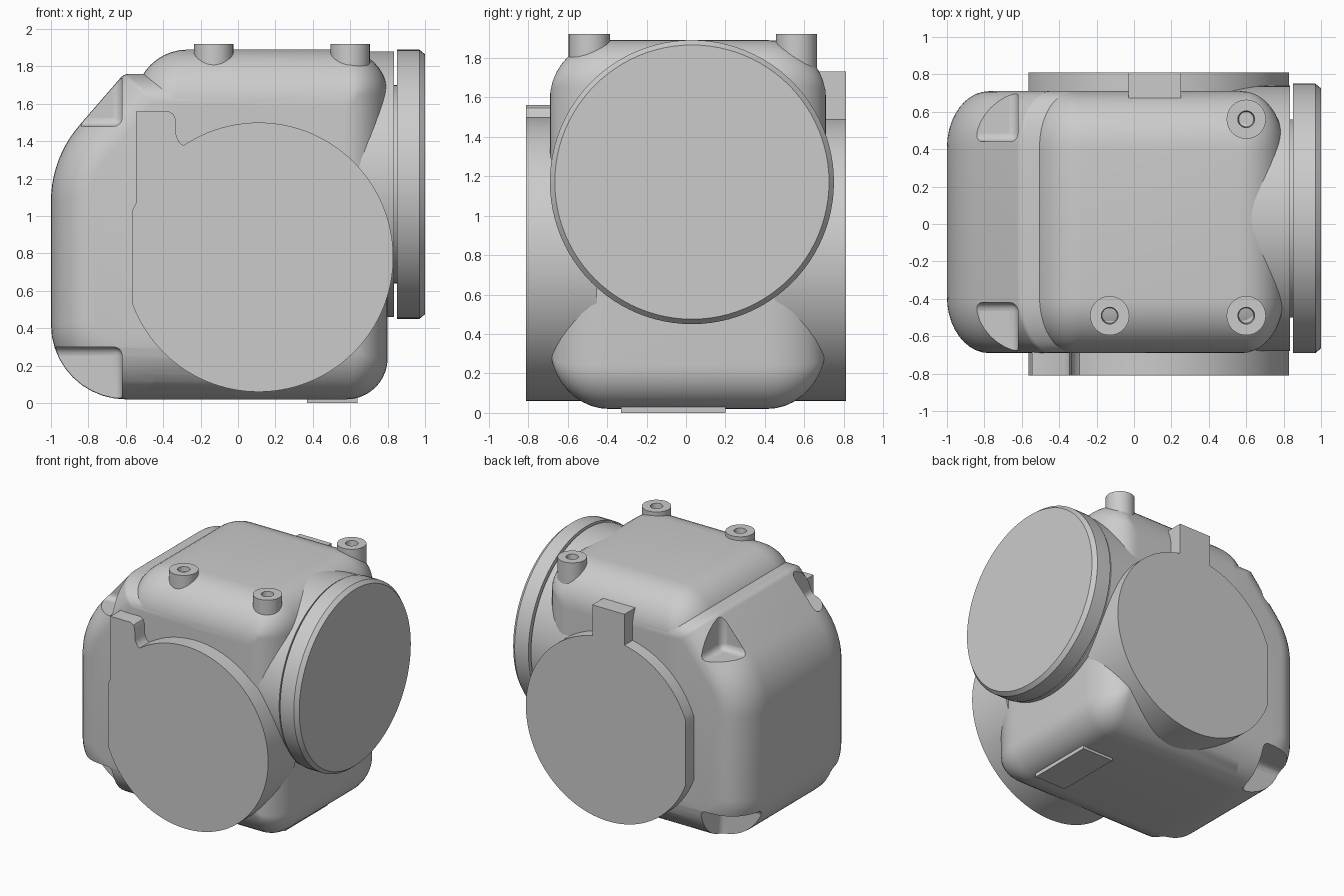
import bpy, bmesh
from math import sin, cos, pi, radians, tan
from mathutils import Vector

if "Cube" in bpy.data.objects:
    bpy.data.objects.remove(bpy.data.objects["Cube"])

grey = bpy.data.materials.new("cast_grey")
grey.use_nodes = True
grey.diffuse_color = (0.6, 0.6, 0.6, 1)
grey.node_tree.nodes["Principled BSDF"].inputs["Base Color"].default_value = (0.6, 0.6, 0.6, 1)


def smooth(obj):
    bpy.ops.object.select_all(action='DESELECT')
    bpy.context.view_layer.objects.active = obj
    obj.select_set(True)
    bpy.ops.object.shade_smooth_by_angle(angle=radians(32))


def loft(name, rings):
    """Skin a stack of equal rings and cap both ends."""
    bm = bmesh.new()
    loops = [[bm.verts.new(p) for p in ring] for ring in rings]
    for a, b in zip(loops, loops[1:]):
        for i in range(len(a)):
            j = (i + 1) % len(a)
            bm.faces.new((a[i], a[j], b[j], b[i]))
    bm.faces.new(loops[0][::-1])
    bm.faces.new(loops[-1])
    bmesh.ops.recalc_face_normals(bm, faces=bm.faces)
    mesh = bpy.data.meshes.new(name)
    bm.to_mesh(mesh)
    bm.free()
    mesh.materials.append(grey)
    obj = bpy.data.objects.new(name, mesh)
    bpy.context.collection.objects.link(obj)
    smooth(obj)
    return obj


def outline(corners, inset):
    """Convex outline, counterclockwise; each corner is x, z, radius, weight of its next edge."""
    n = len(corners)
    pts = [Vector(c[:2]) for c in corners]
    lines = []
    for i in range(n):
        d = (pts[(i + 1) % n] - pts[i]).normalized()
        lines.append((pts[i] + Vector((-d.y, d.x)) * inset * corners[i][3], d))
    result = []
    for i in range(n):
        (p, d), (q, e) = lines[i - 1], lines[i]
        cross = d.x * e.y - d.y * e.x
        corner = p + d * ((q - p).x * e.y - (q - p).y * e.x) / cross
        turn = d.angle(e)
        r = max(corners[i][2] - inset, 0.03)
        start = corner - d * r * tan(turn / 2)
        left = Vector((-d.y, d.x))
        for k in range(11):
            a = turn * k / 10
            result.append(start + d * r * sin(a) + left * r * (1 - cos(a)))
    return result


def rounded_block(name, corners, y0, y1, r):
    rings, steps = [], 10
    for k in range(steps, -1, -1):
        t = pi / 2 * k / steps
        rings.append((y0 + r * (1 - sin(t)), r * (1 - cos(t))))
    rings += [(y0 + y1 - y, d) for y, d in reversed(rings)]
    return loft(name, [[(p.x, y, p.y) for p in outline(corners, d)] for y, d in rings])


def revolve(name, profile, centre, axis, sides=96):
    """Turn (position along axis, radius) pairs around an x or z axis."""
    rings = []
    for h, r in profile:
        ring = []
        for i in range(sides):
            a = 2 * pi * i / sides
            u, v = r * cos(a), r * sin(a)
            ring.append((h, centre[0] + u, centre[1] + v) if axis == 'X'
                        else (centre[0] + u, centre[1] + v, h))
        rings.append(ring)
    return loft(name, rings)


def box(name, x, y, z):
    return loft(name, [[(x[0], y[0], h), (x[1], y[0], h), (x[1], y[1], h), (x[0], y[1], h)] for h in z])


def boolean(target, tool, operation):
    mod = target.modifiers.new(operation, 'BOOLEAN')
    mod.operation, mod.object, mod.solver = operation, tool, 'EXACT'
    bpy.context.view_layer.objects.active = target
    bpy.ops.object.modifier_apply(modifier=mod.name)
    bpy.data.objects.remove(tool)


# Housing: a main block with a sloped rear block
Y0, Y1, R = -0.69, 0.71, 0.3
body = rounded_block("housing", [
    (-0.55, 0.02, 0.05, 1.1), (0.8, 0.02, 0.22, 0.75),
    (0.8, 1.89, 0.24, 1), (-0.55, 1.89, 0.28, 0.75)], Y0, Y1, R)
rear = rounded_block("rear_block", [
    (-1, 0.02, 0.4, 1.1), (0.3, 0.02, 0.05, 0.75), (0.3, 1.76, 0.05, 0.5),
    (-0.61, 1.76, 0.06, 0.75), (-1, 1.31, 0.62, 0.75)], Y0, Y1, R)
boolean(body, rear, 'UNION')

# Corner pockets, mirrored front and back
for side in (-1, 1):
    y = sorted((0.01 + side * 0.43, 0.01 + side * 0.9))
    for x, z in (((-0.87, -0.62), (1.48, 2.1)), ((-1.2, -0.62), (-0.2, 0.3))):
        cutter = box("pocket_cutter", x, y, z)
        bevel = cutter.modifiers.new("round", 'BEVEL')
        bevel.width, bevel.segments = 0.045, 4
        cutter.hide_render = True
        boolean(body, cutter, 'DIFFERENCE')
smooth(body)

# Flat-sided round covers with a tab, front and back
CX, CZ, RAD, FLAT = 0.11, 0.78, 0.72, 159.6


def arc(a, b, n):
    return [(CX + RAD * cos(radians(a + (b - a) * i / n)),
             CZ + RAD * sin(radians(a + (b - a) * i / n))) for i in range(n + 1)]


front_shape = arc(124, -FLAT, 90) + [
    (-0.565, 1.03), (-0.545, 1.07), (-0.545, 1.56), (-0.37, 1.56),
    (-0.345, 1.545), (-0.335, 1.52), (-0.33, 1.43), (-0.315, 1.395)]
back_shape = arc(78.8, -FLAT, 80) + arc(FLAT, 101.2, 20) + [(-0.03, 1.73), (0.25, 1.73)]
for name, shape, ys in (("front_cover", front_shape, (-0.81, -0.45)),
                        ("back_cover", back_shape, (0.45, 0.81))):
    loft(name, [[(x, y, z) for x, z in shape] for y in ys])

# Side flange: collar, groove and chamfered disc
revolve("side_flange", [(0.5, 0.71), (0.835, 0.71), (0.835, 0.53), (0.85, 0.53),
                        (0.85, 0.72), (0.97, 0.72), (1.0, 0.695)], (0.03, 1.17), 'X')

# Hollow screw bosses on top
for i, (x, y) in enumerate(((-0.13, -0.49), (0.6, -0.49), (0.6, 0.56))):
    revolve(f"screw_boss_{i + 1}", [(1.4, 0.105), (1.92, 0.105), (1.92, 0.045), (1.86, 0.04)],
            (x, y), 'Z', 32)

# Foot pad underneath
box("foot_pad", (0.37, 0.64), (-0.33, 0.2), (0, 0.05))
